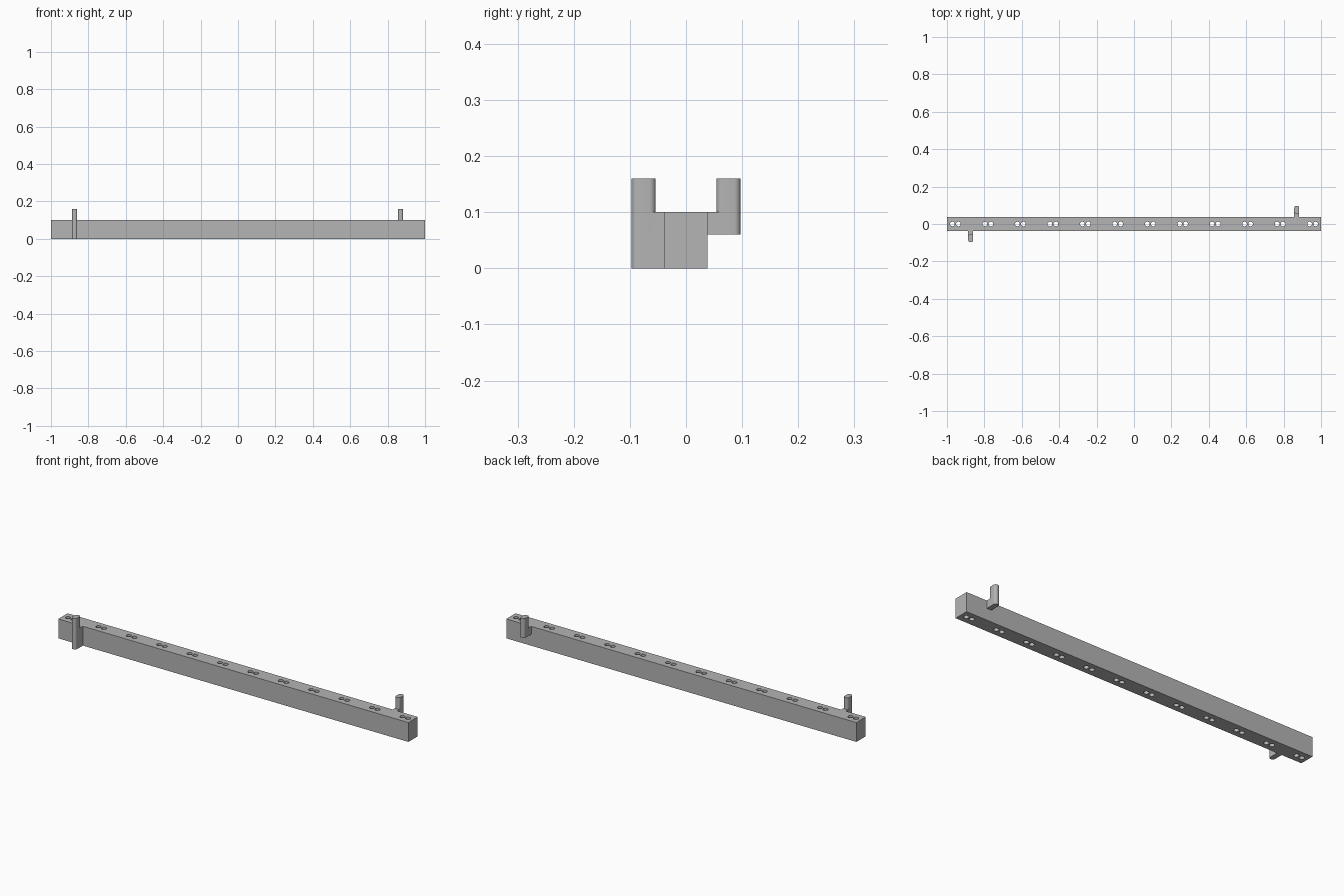
import bpy
import bmesh
from math import pi, cos, sin

cube = bpy.data.objects.get("Cube")
if cube:
    bpy.data.objects.remove(cube, do_unlink=True)

grey = bpy.data.materials.new("plain grey")
grey.use_nodes = True
colour = (0.46, 0.46, 0.46, 1)
grey.diffuse_color = colour
grey.node_tree.nodes["Principled BSDF"].inputs["Base Color"].default_value = colour

BAR_HALF = 0.038
BAR_TOP = 0.1
PEG_TOP = 0.16
PEG_OUT = 0.097
PEG_IN = 0.054
PEG_HALF = 0.0135
PEG_ROUND = 0.011


def add_prism(bm, outline, z0, z1):
    """Extrude a counter-clockwise xy outline from z0 to z1."""
    low = [bm.verts.new((x, y, z0)) for x, y in outline]
    high = [bm.verts.new((x, y, z1)) for x, y in outline]
    bm.faces.new(low[::-1])
    bm.faces.new(high)
    n = len(low)
    for i in range(n):
        j = (i + 1) % n
        bm.faces.new((low[i], low[j], high[j], high[i]))


def prisms(name, parts):
    bm = bmesh.new()
    for part in parts:
        add_prism(bm, *part)
    bmesh.ops.recalc_face_normals(bm, faces=bm.faces)
    mesh = bpy.data.meshes.new(name)
    bm.to_mesh(mesh)
    bm.free()
    mesh.materials.append(grey)
    ob = bpy.data.objects.new(name, mesh)
    bpy.context.collection.objects.link(ob)
    return ob


def rectangle(x0, x1, y0, y1):
    return [(x0, y0), (x1, y0), (x1, y1), (x0, y1)]


def rounded(x0, x1, y0, y1, r, steps=6):
    points = []
    corners = [(x1 - r, y1 - r), (x0 + r, y1 - r), (x0 + r, y0 + r), (x1 - r, y0 + r)]
    for quarter, (cx, cy) in enumerate(corners):
        for s in range(steps + 1):
            a = (quarter + s / steps) * pi / 2
            points.append((cx + r * cos(a), cy + r * sin(a)))
    return points


def circle(cx, r, sides=20):
    return [(cx + r * cos(2 * pi * i / sides), r * sin(2 * pi * i / sides))
            for i in range(sides)]


def combine(target, other, operation):
    mod = target.modifiers.new("combine", 'BOOLEAN')
    mod.operation = operation
    mod.solver = 'EXACT'
    mod.object = other
    other.hide_render = True
    bpy.ops.object.select_all(action='DESELECT')
    target.select_set(True)
    bpy.context.view_layer.objects.active = target
    bpy.ops.object.modifier_apply(modifier=mod.name)
    bpy.data.objects.remove(other, do_unlink=True)
    bpy.ops.object.shade_smooth_by_angle(angle=pi / 6)


# Long bar drilled with twelve pairs of through holes
bar = prisms("bar", [(rectangle(-1, 1, -BAR_HALF, BAR_HALF), 0, BAR_TOP)])
holes = []
for i in range(12):
    for side in (-1, 1):
        holes.append((circle((i - 5.5) * 0.1736 + side * 0.016, 0.0125), -0.05, 0.15))
combine(bar, prisms("hole_cutter", holes), 'DIFFERENCE')


# Rounded upright peg joined to the bar side by a lower bridge
def make_peg(name, x, side, bottom):
    y0, y1 = sorted((side * PEG_IN, side * PEG_OUT))
    peg = prisms(name, [(rounded(x - PEG_HALF, x + PEG_HALF, y0, y1, PEG_ROUND),
                         bottom, PEG_TOP)])
    b0, b1 = sorted((side * BAR_HALF, side * (PEG_IN + PEG_OUT) / 2))
    bridge = prisms("bridge", [(rectangle(x - PEG_HALF, x + PEG_HALF, b0, b1),
                                bottom, BAR_TOP)])
    combine(peg, bridge, 'UNION')


make_peg("front_peg", -0.873, -1, 0)
make_peg("back_peg", 0.87, 1, 0.06)
